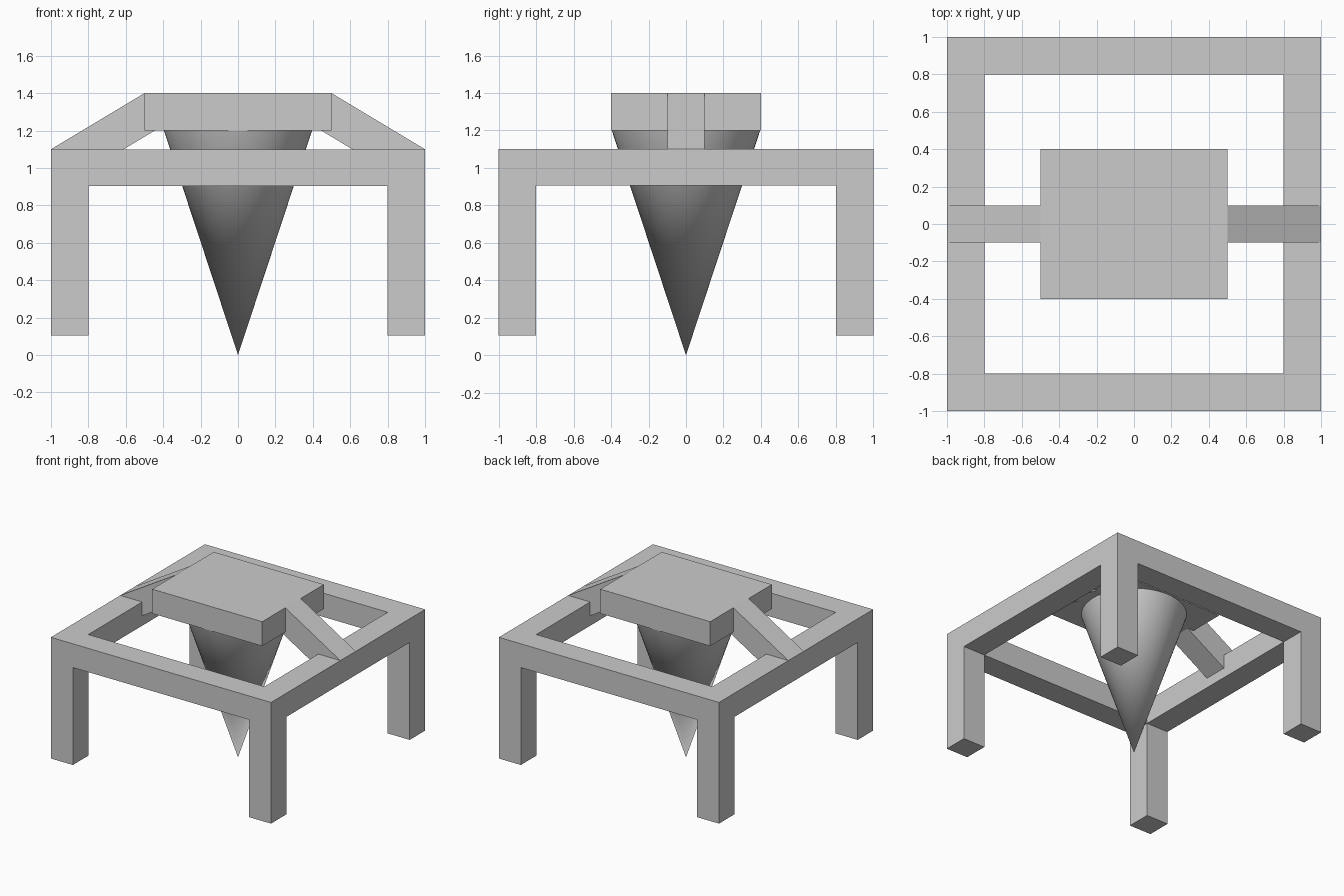
import bpy, bmesh, math

if "Cube" in bpy.data.objects:
    bpy.data.objects.remove(bpy.data.objects["Cube"])


def finish(bm, name):
    bmesh.ops.recalc_face_normals(bm, faces=bm.faces[:])
    mesh = bpy.data.meshes.new(name)
    bm.to_mesh(mesh)
    bm.free()
    obj = bpy.data.objects.new(name, mesh)
    bpy.context.collection.objects.link(obj)
    return obj


def prism(name, profile, half_y):
    """Closed solid from an x-z profile, extended evenly along y."""
    bm = bmesh.new()
    front = [bm.verts.new((x, -half_y, z)) for x, z in profile]
    back = [bm.verts.new((x, half_y, z)) for x, z in profile]
    bm.faces.new(front)
    bm.faces.new(back[::-1])
    n = len(profile)
    for i in range(n):
        j = (i + 1) % n
        bm.faces.new((front[i], back[i], back[j], front[j]))
    return finish(bm, name)


# Square frame with four legs, as one continuous shell around solid cells
cuts = (-1, -0.8, 0.8, 1)
levels = (0.105, 0.905, 1.1)
solid = {(i, j, 1) for i in range(3) for j in range(3) if (i, j) != (1, 1)}
solid |= {(i, j, 0) for i in (0, 2) for j in (0, 2)}
bm = bmesh.new()
for cell in solid:
    for axis in range(3):
        for side in (0, 1):
            neighbour = list(cell)
            neighbour[axis] += 2 * side - 1
            if tuple(neighbour) in solid:
                continue
            u, v = [a for a in range(3) if a != axis]
            quad = []
            for du, dv in ((0, 0), (1, 0), (1, 1), (0, 1)):
                c = list(cell)
                c[axis] += side
                c[u] += du
                c[v] += dv
                quad.append(bm.verts.new((cuts[c[0]], cuts[c[1]], levels[c[2]])))
            bm.faces.new(quad)
bmesh.ops.remove_doubles(bm, verts=bm.verts[:], dist=1e-4)
finish(bm, "frame_with_legs")

# Raised slab
prism("top_slab", [(-0.5, 1.2), (0.5, 1.2), (0.5, 1.4), (-0.5, 1.4)], 0.4)

# Sloping square struts joining slab and frame
length = math.hypot(0.5, 0.3)
dx, dz = -0.2 * 0.3 / length, -0.2 * 0.5 / length
for side, name in ((-1, "left_strut"), (1, "right_strut")):
    points = [(0.5, 1.4), (1, 1.1), (1 + dx, 1.1 + dz), (0.5 + dx, 1.4 + dz)]
    prism(name, [(side * x, z) for x, z in points], 0.1)

# Hanging cone, point down
bpy.ops.mesh.primitive_cone_add(vertices=64, radius1=0, radius2=0.396,
                                depth=1.2, location=(0, 0, 0.6))
bpy.context.object.name = "hanging_cone"
bpy.ops.object.shade_smooth_by_angle(angle=math.radians(30))
